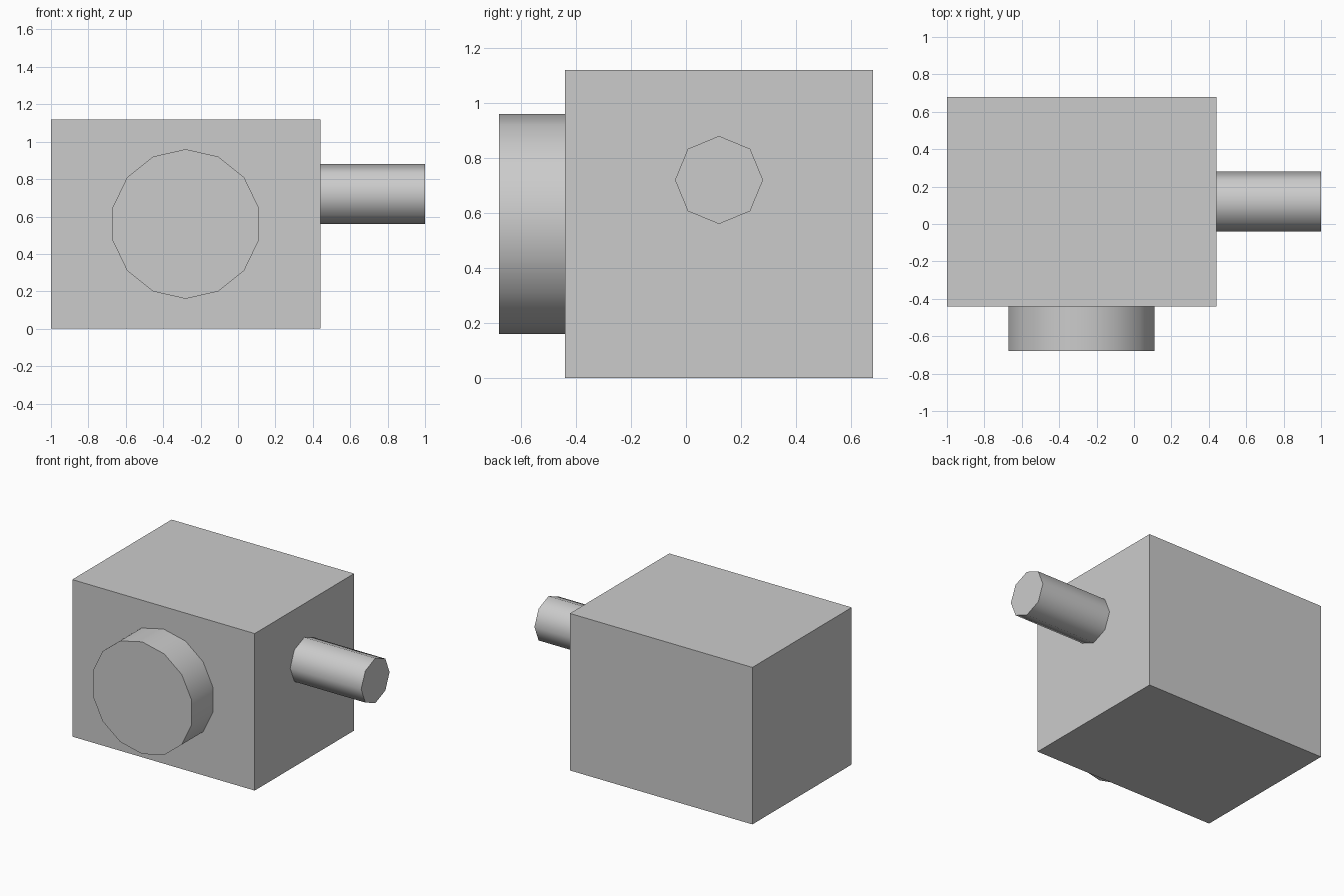
import bpy
from math import radians

if "Cube" in bpy.data.objects:
    bpy.data.objects.remove(bpy.data.objects["Cube"])


def cylinder(name, sides, radius, length, centre, rotation):
    bpy.ops.mesh.primitive_cylinder_add(vertices=sides, radius=radius, depth=length,
                                        location=centre, rotation=rotation)
    obj = bpy.context.object
    obj.name = name
    # Smooth around the side, crisp at the caps
    bpy.ops.object.shade_smooth_by_angle(angle=radians(60))
    return obj


# Main box
bpy.ops.mesh.primitive_cube_add(size=1, location=(-0.28, 0.12, 0.56))
body = bpy.context.object
body.name = "body"
body.scale = (1.44, 1.12, 1.12)
bpy.ops.object.transform_apply(location=False, rotation=False, scale=True)

# Wide short disc on the front face
cylinder("front_disc", 14, 0.40, 0.24, (-0.28, -0.56, 0.56), (radians(90), 0, 0))

# Thin shaft out of the right face
cylinder("side_shaft", 8, 0.16, 0.56, (0.72, 0.12, 0.72), (0, radians(90), 0))
